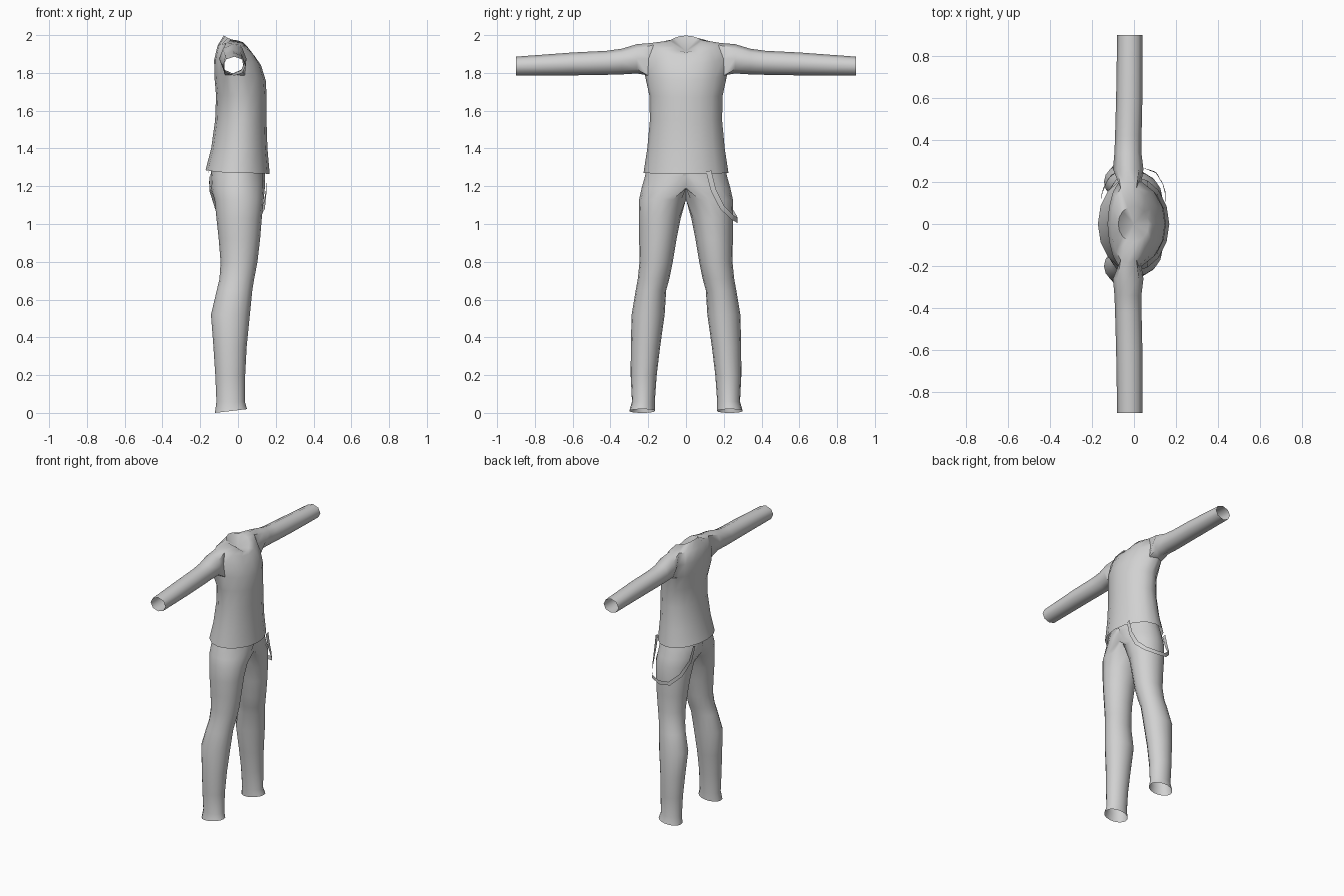
import bpy, bmesh, math
from mathutils import Vector

if "Cube" in bpy.data.objects:
    bpy.data.objects.remove(bpy.data.objects["Cube"])

N = 16  # points per ring

cloth = bpy.data.materials.new("grey_cloth")
cloth.diffuse_color = (0.64, 0.64, 0.64, 1)
cloth.use_nodes = True
cloth.node_tree.nodes["Principled BSDF"].inputs["Base Color"].default_value = cloth.diffuse_color


def finish(bm, name, mirror=False):
    if mirror:
        bmesh.ops.mirror(bm, geom=bm.verts[:] + bm.edges[:] + bm.faces[:],
                         axis='Y', merge_dist=0.0005)
    bmesh.ops.remove_doubles(bm, verts=bm.verts[:], dist=0.0005)
    bmesh.ops.recalc_face_normals(bm, faces=bm.faces[:])
    me = bpy.data.meshes.new(name)
    bm.to_mesh(me)
    bm.free()
    me.materials.append(cloth)
    ob = bpy.data.objects.new(name, me)
    bpy.context.collection.objects.link(ob)
    bpy.ops.object.select_all(action='DESELECT')
    ob.select_set(True)
    bpy.context.view_layer.objects.active = ob
    bpy.ops.object.shade_smooth_by_angle(angle=math.radians(50))
    return ob


def strip(bm, a, b, skip=()):
    """Join two closed rings with quads."""
    n = len(a)
    for k in range(n):
        if k not in skip:
            bm.faces.new((a[k], a[(k + 1) % n], b[(k + 1) % n], b[k]))


# ---- Shirt: side z, front z, back z, half width, front x, back x, side shift
shirt_rings = [
    (1.27, 1.265, 1.285, .225, .168, -.172, 0),
    (1.40, 1.40, 1.40, .205, .156, -.142, 0),
    (1.55, 1.55, 1.55, .191, .151, -.121, 0),
    (1.68, 1.67, 1.68, .194, .152, -.116, -.01),
    (1.79, 1.76, 1.78, .218, .147, -.125, -.035),
    (1.88, 1.84, 1.87, .215, .122, -.126, -.03),
    (1.958, 1.89, 1.945, .185, .088, -.108, -.02),
    (1.972, 1.908, 1.998, .085, .07, -.075, 0),
]
bm = bmesh.new()
rings = []
for zs, zf, zb, ry, xf, xb, shift in shirt_rings:
    ring = []
    for k in range(N):
        a = 2 * math.pi * k / N
        c, s = math.cos(a), math.sin(a)
        x = (xf + xb) / 2 + (xf - xb) / 2 * c + shift * abs(s) ** 3
        z = zs + ((zf if c > 0 else zb) - zs) * c * c
        ring.append(bm.verts.new((x, ry * s, z)))
    rings.append(ring)
ARM_ROWS, ARM_COLS = (4, 5), (3, 4, 11, 12)  # armhole openings
for i in range(len(rings) - 1):
    strip(bm, rings[i], rings[i + 1], ARM_COLS if i in ARM_ROWS else ())

# recessed neck lining
mid = bm.verts.new((0, 0, 1.915))
top = rings[-1]
for k in range(N):
    bm.faces.new((top[k], top[(k + 1) % N], mid))

# sleeves: y, bottom z, top z, back x, front x
sleeve_rings = [
    (.26, 1.797, 1.952, -.10, .045),
    (.34, 1.792, 1.928, -.093, .035),
    (.42, 1.79, 1.917, -.09, .036),
    (.60, 1.787, 1.908, -.085, .04),
    (.90, 1.785, 1.886, -.08, .04),
]
HOLE = [(1, 0), (1, 1), (0, 1), (-1, 1), (-1, 0), (-1, -1), (0, -1), (1, -1)]
for side in (1, -1):
    prev = [rings[5 + j][(4 - i) if side > 0 else (12 + i)] for i, j in HOLE]
    for y, z0, z1, x0, x1 in sleeve_rings:
        ring = []
        for i, j in HOLE:
            a = math.atan2(j, i)
            ring.append(bm.verts.new(((x0 + x1) / 2 + (x1 - x0) / 2 * math.cos(a),
                                      side * y,
                                      (z0 + z1) / 2 + (z1 - z0) / 2 * math.sin(a))))
        strip(bm, prev, ring)
        prev = ring
finish(bm, "shirt")

# ---- Trousers: z, centre y, inner y, outer y, front x, back x
leg_rings = [
    (1.30, .00, -.10, .205, .140, -.140),
    (1.25, .02, -.20, .218, .143, -.146),
    (1.19, .06, -.20, .235, .142, -.144),
    (1.13, .12, -.015, .248, .136, -.124),
    (1.03, .14, .028, .250, .126, -.114),
    (.92, .15, .050, .248, .117, -.102),
    (.80, .158, .070, .246, .103, -.092),
    (.71, .172, .088, .255, .086, -.098),
    (.65, .185, .105, .266, .076, -.112),
    (.52, .20, .113, .288, .063, -.143),
    (.35, .213, .137, .292, .046, -.130),
    (.20, .224, .155, .293, .038, -.120),
    (.06, .225, .165, .286, .036, -.114),
    (.01, .232, .164, .300, .048, -.122),
]
bm = bmesh.new()
prev = None
for z, yc, yi, yo, xf, xb in leg_rings:
    ring = []
    for k in range(N):
        a = 2 * math.pi * k / N
        c, s = math.cos(a), math.sin(a)
        y = yc + (yo - yc) * s if s > 0 else yc + (yc - yi) * s
        tilt = .01 * c if z < .05 else 0
        ring.append(bm.verts.new(((xf + xb) / 2 + (xf - xb) / 2 * c, max(0, y), z + tilt)))
    if prev:
        strip(bm, prev, ring)
    prev = ring
# drop the wall along the centre line so the halves form one garment
wall = [f for f in bm.faces if all(v.co.y < 1e-4 for v in f.verts)]
bmesh.ops.delete(bm, geom=wall, context='FACES')
finish(bm, "trousers", mirror=True)

# ---- Hanging strap looping round one hip
path = [Vector(p) for p in (
    (.152, .12, 1.28), (.150, .145, 1.18), (.138, .19, 1.09), (.105, .245, 1.035),
    (.03, .272, 1.02), (-.05, .268, 1.03), (-.115, .225, 1.09),
    (-.148, .16, 1.18), (-.155, .125, 1.28))]
bm = bmesh.new()
last = None
for i, p in enumerate(path):
    t = (path[min(i + 1, len(path) - 1)] - path[max(i - 1, 0)]).normalized()
    out = Vector((p.x, p.y - .13, 0)).normalized()
    w = t.cross(out).normalized() * .014
    pair = (bm.verts.new(p + w), bm.verts.new(p - w))
    if last:
        bm.faces.new((last[0], last[1], pair[1], pair[0]))
    last = pair
finish(bm, "hip_strap")
